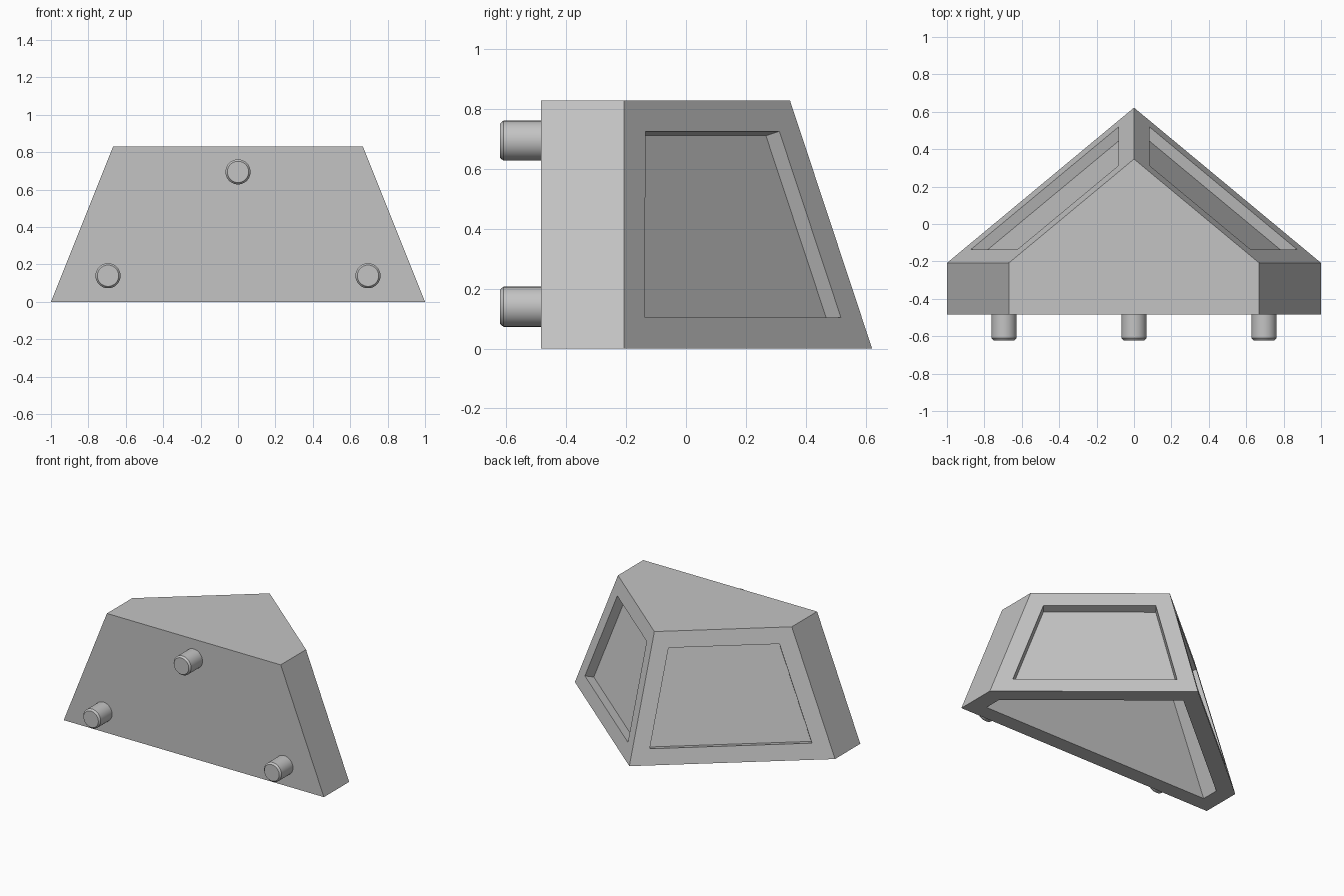
import bpy, bmesh, math
from mathutils import Vector

HEIGHT, FRONT, WALL = 0.83, -0.485, 0.107
RECESS = 0.06

cube = bpy.data.objects.get("Cube")
if cube:
    bpy.data.objects.remove(cube, do_unlink=True)

grey = bpy.data.materials.new("plain_grey")
grey.use_nodes = True
colour = (0.55, 0.55, 0.55, 1)
grey.diffuse_color = colour
grey.node_tree.nodes["Principled BSDF"].inputs["Base Color"].default_value = colour


def finish(bm, name):
    bmesh.ops.recalc_face_normals(bm, faces=bm.faces)
    mesh = bpy.data.meshes.new(name)
    bm.to_mesh(mesh)
    bm.free()
    mesh.materials.append(grey)
    obj = bpy.data.objects.new(name, mesh)
    bpy.context.collection.objects.link(obj)
    return obj


def ring(bm, z, t):
    """Five-sided outline at height z, moved in by wall thickness t."""
    x = 1 - 0.4 * z - 1.077 * t
    apex = 0.622 - 0.331 * z - 1.34 * t
    shoulder = apex - 0.83 * x
    front = FRONT + t
    points = [(-x, front), (x, front), (x, shoulder), (0, apex), (-x, shoulder)]
    return [bm.verts.new((px, py, z)) for px, py in points]


def bridge(bm, a, b):
    n = len(a)
    return [bm.faces.new((a[i], a[(i + 1) % n], b[(i + 1) % n], b[i])) for i in range(n)]


# Hollow tapered body, open underneath
bm = bmesh.new()
outer_low, outer_top = ring(bm, 0, 0), ring(bm, HEIGHT, 0)
inner_low, inner_top = ring(bm, 0, WALL), ring(bm, HEIGHT - WALL, WALL)
sides = bridge(bm, outer_low, outer_top)
bridge(bm, inner_low, outer_low)
bridge(bm, inner_top, inner_low)
bm.faces.new(outer_top)
bm.faces.new(inner_top)
bmesh.ops.recalc_face_normals(bm, faces=bm.faces)

# Recessed panels in the two angled back faces
for face in sides[2:4]:
    bmesh.ops.inset_individual(bm, faces=[face], thickness=WALL, use_even_offset=True)
    normal = face.normal.copy()
    floor = bmesh.ops.extrude_discrete_faces(bm, faces=[face])["faces"][0]
    bmesh.ops.translate(bm, verts=floor.verts, vec=normal * -RECESS)
finish(bm, "body")

# Round mounting pegs with chamfered tips
profile = [(0.067, FRONT + 0.01), (0.067, -0.61), (0.057, -0.622)]
for name, px, pz in (("peg_top", 0, 0.695), ("peg_left", 0.695, 0.14), ("peg_right", -0.695, 0.14)):
    bm = bmesh.new()
    loops = []
    for radius, y in profile:
        angles = [math.tau * i / 32 for i in range(32)]
        loops.append([bm.verts.new(Vector((px + radius * math.cos(a), y, pz + radius * math.sin(a))))
                      for a in angles])
    for a, b in zip(loops, loops[1:]):
        bridge(bm, a, b)
    bm.faces.new(loops[0])
    bm.faces.new(loops[-1])
    peg = finish(bm, name)
    bpy.ops.object.select_all(action="DESELECT")
    peg.select_set(True)
    bpy.context.view_layer.objects.active = peg
    bpy.ops.object.shade_smooth_by_angle(angle=math.radians(30))
